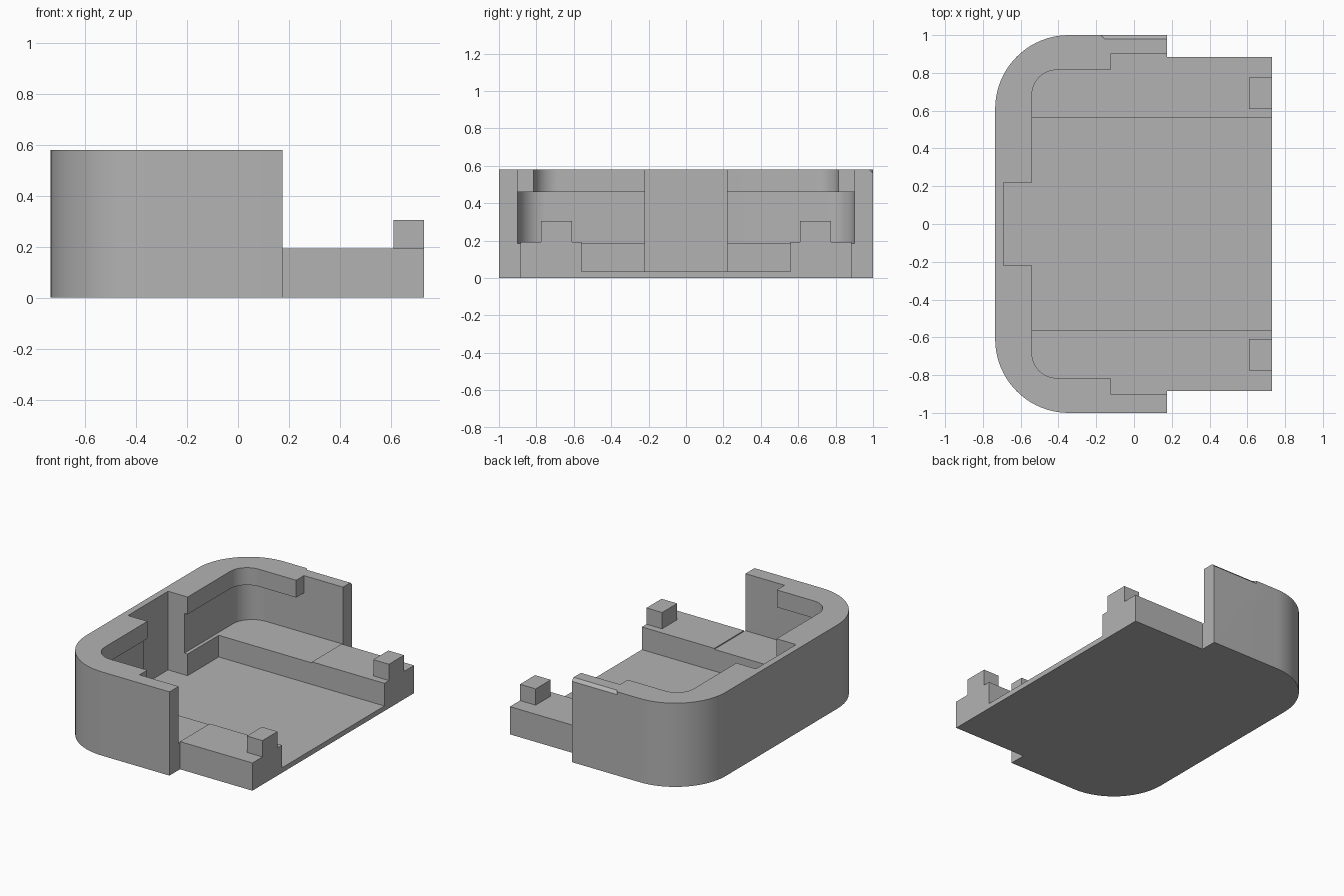
import bpy, bmesh, math

if "Cube" in bpy.data.objects:
    bpy.data.objects.remove(bpy.data.objects["Cube"])

grey = bpy.data.materials.new("plain grey")
grey.diffuse_color = (0.45, 0.45, 0.45, 1)
grey.use_nodes = True
grey.node_tree.nodes["Principled BSDF"].inputs["Base Color"].default_value = grey.diffuse_color


def prism(name, outline, z0, z1):
    """Extrude a counter-clockwise outline from z0 to z1."""
    bm = bmesh.new()
    base = bm.faces.new([bm.verts.new((x, y, z0)) for x, y in outline])
    top = bmesh.ops.extrude_face_region(bm, geom=[base])["geom"]
    bmesh.ops.translate(bm, vec=(0, 0, z1 - z0),
                        verts=[v for v in top if isinstance(v, bmesh.types.BMVert)])
    bmesh.ops.recalc_face_normals(bm, faces=bm.faces)
    mesh = bpy.data.meshes.new(name)
    bm.to_mesh(mesh)
    bm.free()
    mesh.materials.append(grey)
    ob = bpy.data.objects.new(name, mesh)
    bpy.context.collection.objects.link(ob)
    return ob


def box(name, x0, x1, y0, y1, z0, z1):
    return prism(name, [(x0, y0), (x1, y0), (x1, y1), (x0, y1)], z0, z1)


def rounded_left(x0, half, r, right, steps=20):
    """Outline with two round corners on the left and a given right side."""
    pts = list(right)
    for cy, start in ((half - r, 90), (-(half - r), 180)):
        for i in range(steps + 1):
            a = math.radians(start + 90 * i / steps)
            pts.append((x0 + r + r * math.cos(a), cy + r * math.sin(a)))
    return pts


def combine(target, tool, operation):
    """Apply a boolean and remove the tool."""
    mod = target.modifiers.new(operation, 'BOOLEAN')
    mod.operation, mod.solver, mod.object = operation, 'EXACT', tool
    bpy.context.view_layer.objects.active = target
    bpy.ops.object.modifier_apply(modifier=mod.name)
    bpy.data.objects.remove(tool)


# Outer shell with the flat deck reaching out of its open side
tray = prism("tray", rounded_left(-0.735, 1.0, 0.39, [(0.175, -1.0), (0.175, 1.0)]), 0, 0.58)
combine(tray, box("deck", 0.0, 0.73, -0.885, 0.885, 0, 0.192), 'UNION')

# Wide cavity beneath the overhanging lip
combine(tray, prism("cavity", rounded_left(-0.565, 0.9, 0.15, [(0.175, -0.9), (0.175, 0.9)]),
                    0.185, 0.46), 'DIFFERENCE')

# Opening inside the lip, wider near the open end
lip_side = [(-0.125, -0.815), (-0.125, -0.9), (0.3, -0.9),
            (0.3, 0.9), (-0.125, 0.9), (-0.125, 0.815)]
combine(tray, prism("lip_opening", rounded_left(-0.54, 0.815, 0.13, lip_side), 0.4, 0.7),
        'DIFFERENCE')

# Channel between the rails and slot in the end wall
combine(tray, box("channel", -0.54, 1.0, -0.56, 0.56, 0.035, 0.3), 'DIFFERENCE')
combine(tray, box("wall_slot", -0.69, -0.4, -0.22, 0.22, 0.035, 0.7), 'DIFFERENCE')

# Small bevel on the rim of one side wall, with a slanted end
bevel = box("rim_bevel", -0.175, 0.3, 0.96, 1.02, 0.54, 0.6)
for v in bevel.data.vertices:
    low, inner = v.co.z < 0.57, v.co.y < 0.99
    # wedge: both lower and inner edges collapse onto the bevel plane
    if low and inner:
        v.co.y, v.co.z = 0.99, 0.57
    elif low:
        v.co.y, v.co.z = 1.02, 0.54
    elif inner:
        v.co.y, v.co.z = 0.96, 0.60
    if v.co.x < 0:
        v.co.x = -0.175 + (1.0 - v.co.y)
combine(tray, bevel, 'DIFFERENCE')

# Locating pegs at the ends of the rails
for side in (-1, 1):
    y0, y1 = sorted((side * 0.61, side * 0.775))
    combine(tray, box("peg", 0.61, 0.73, y0, y1, 0.1, 0.305), 'UNION')

bpy.ops.object.select_all(action='DESELECT')
tray.select_set(True)
bpy.context.view_layer.objects.active = tray
bpy.ops.object.shade_smooth_by_angle(angle=math.radians(30))
